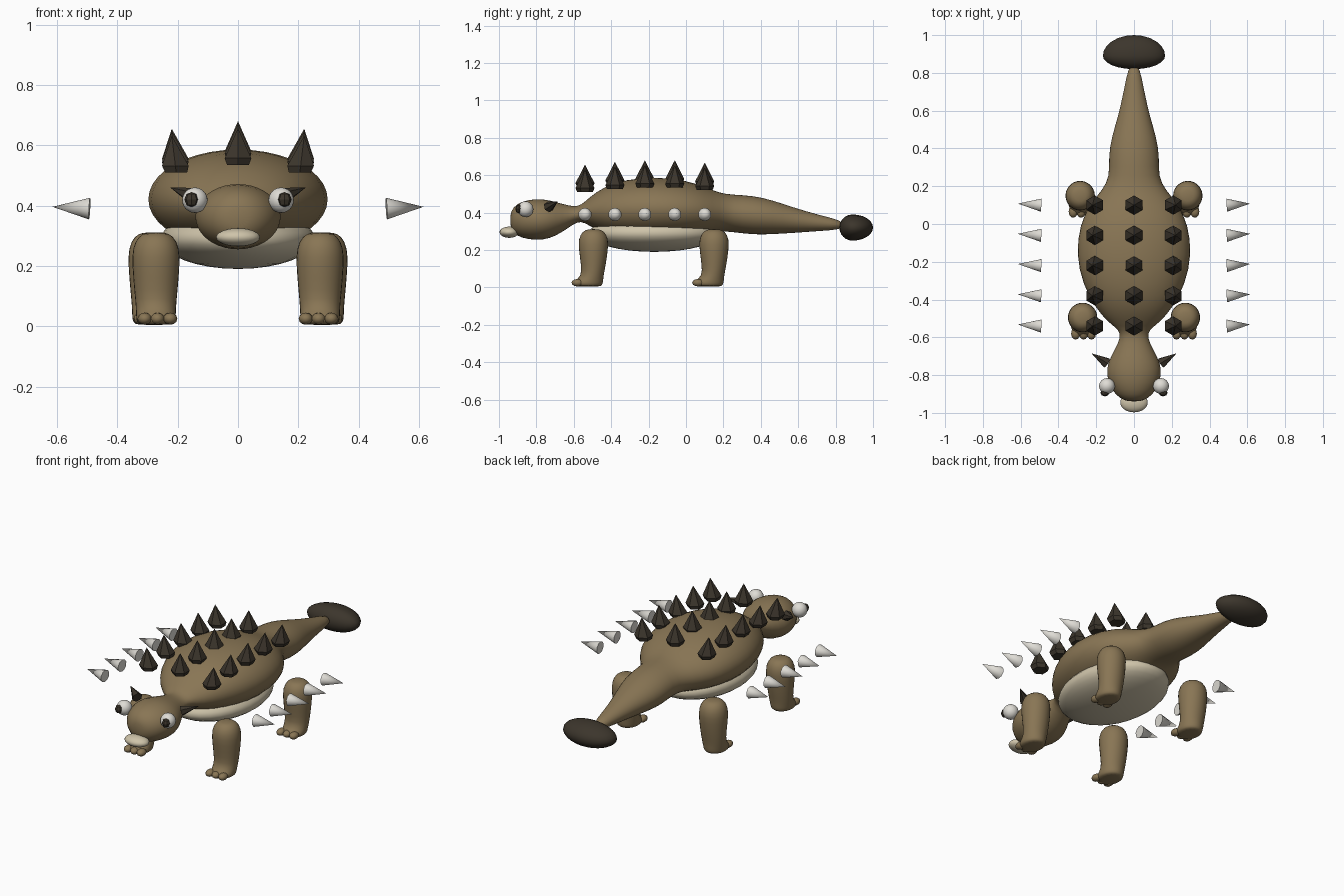
import bpy, bmesh, math
from mathutils import Vector, Matrix

cube = bpy.data.objects.get("Cube")
if cube:
    bpy.data.objects.remove(cube, do_unlink=True)


def material(name, rgb):
    m = bpy.data.materials.new(name)
    m.use_nodes = True
    m.diffuse_color = (*rgb, 1)
    m.node_tree.nodes["Principled BSDF"].inputs["Base Color"].default_value = (*rgb, 1)
    return m


BROWN = material("hide brown", (0.25, 0.18, 0.09))
DARK = material("dark horn", (0.045, 0.036, 0.025))
CREAM = material("belly cream", (0.62, 0.55, 0.40))
IVORY = material("ivory", (0.74, 0.72, 0.67))


def finish(bm, name, mat, smooth=True):
    bmesh.ops.recalc_face_normals(bm, faces=bm.faces)
    mesh = bpy.data.meshes.new(name)
    bm.to_mesh(mesh)
    bm.free()
    mesh.materials.append(mat)
    for p in mesh.polygons:
        p.use_smooth = smooth
    obj = bpy.data.objects.new(name, mesh)
    bpy.context.collection.objects.link(obj)
    return obj


def loft(name, rings, mat, place, segments=16, subdiv=1, smooth=True):
    """Skin elliptical rings; place(ring, cos, sin) gives each point."""
    bm = bmesh.new()
    loops = []
    for ring in rings:
        angles = [2 * math.pi * i / segments for i in range(segments)]
        loops.append([bm.verts.new(place(ring, math.cos(a), math.sin(a))) for a in angles])
    for a, b in zip(loops, loops[1:]):
        for i in range(segments):
            j = (i + 1) % segments
            bm.faces.new((a[i], a[j], b[j], b[i]))
    bm.faces.new(loops[0])
    bm.faces.new(loops[-1])
    obj = finish(bm, name, mat, smooth)
    if subdiv:
        mod = obj.modifiers.new("smooth", 'SUBSURF')
        mod.levels = mod.render_levels = subdiv
    return obj


def ellipsoid(name, centre, radii, mat, segments=24, smooth=True):
    bm = bmesh.new()
    bmesh.ops.create_uvsphere(bm, u_segments=segments, v_segments=max(4, segments // 2), radius=1)
    bm.transform(Matrix.Translation(centre) @ Matrix.Diagonal((*radii, 1)))
    return finish(bm, name, mat, smooth)


def cone(name, base, tip, radius, mat, segments=6, smooth=False):
    base, tip = Vector(base), Vector(tip)
    axis = tip - base
    bm = bmesh.new()
    bmesh.ops.create_cone(bm, cap_ends=True, segments=segments, radius1=radius,
                          radius2=0, depth=axis.length)
    turn = axis.to_track_quat('Z', 'Y').to_matrix().to_4x4()
    bm.transform(Matrix.Translation((base + tip) / 2) @ turn)
    obj = finish(bm, name, mat, smooth)
    if smooth:
        for p in obj.data.polygons:
            p.use_smooth = len(p.vertices) == 3
    return obj


# Head, neck, trunk and tail in one skin: y, half width, top, bottom
trunk = [
    (-0.94, 0.03, 0.39, 0.33), (-0.925, 0.075, 0.43, 0.29), (-0.88, 0.12, 0.462, 0.262),
    (-0.80, 0.15, 0.477, 0.25), (-0.73, 0.14, 0.468, 0.258), (-0.66, 0.10, 0.447, 0.295),
    (-0.60, 0.072, 0.432, 0.34), (-0.56, 0.08, 0.44, 0.355), (-0.52, 0.14, 0.48, 0.33),
    (-0.44, 0.21, 0.54, 0.29), (-0.32, 0.275, 0.58, 0.26), (-0.16, 0.312, 0.594, 0.25),
    (0.0, 0.29, 0.575, 0.26), (0.10, 0.24, 0.54, 0.28), (0.18, 0.17, 0.505, 0.30),
    (0.25, 0.13, 0.497, 0.295), (0.36, 0.137, 0.492, 0.28), (0.46, 0.12, 0.468, 0.283),
    (0.57, 0.085, 0.43, 0.29), (0.70, 0.055, 0.39, 0.30), (0.85, 0.028, 0.355, 0.31),
]
loft("body_and_tail", trunk, BROWN,
     lambda r, c, s: (r[1] * c, r[0], (r[2] + r[3]) / 2 + s * (r[2] - r[3]) / 2), 20)

ellipsoid("belly_plate", (0, -0.17, 0.29), (0.255, 0.35, 0.1), CREAM, 32)
ellipsoid("mouth", (0, -0.945, 0.295), (0.073, 0.052, 0.03), CREAM)

# Tail club, flatter on the side facing the body
club = ellipsoid("tail_club", (0, 0, 0), (0.165, 1, 0.07), DARK)
for v in club.data.vertices:
    v.co.y = 0.89 + v.co.y * (0.11 if v.co.y > 0 else 0.07)
    v.co.z += 0.32

# Legs: z, forward shift, half width, half depth
leg = [
    (0.312, 0.0, 0.03, 0.03), (0.30, 0.0, 0.06, 0.06), (0.26, 0.0, 0.081, 0.083),
    (0.20, 0.0, 0.081, 0.08), (0.12, 0.0, 0.074, 0.068), (0.06, 0.005, 0.068, 0.06),
    (0.035, 0.025, 0.068, 0.08), (0.012, 0.03, 0.066, 0.08), (0.004, 0.022, 0.05, 0.06),
]
for side, sx in (("left", 1), ("right", -1)):
    for end, lx, ly in (("front", 0.272, -0.495), ("back", 0.285, 0.15)):
        loft(f"{end}_{side}_leg", leg, BROWN,
             lambda r, c, s: (sx * lx + r[2] * c, ly - r[1] + r[3] * s, r[0]), 14)
        for i in (-1, 0, 1):
            ellipsoid(f"{end}_{side}_toe", (sx * (lx - 0.005) + i * 0.042, ly - 0.085, 0.025),
                      (0.024, 0.032, 0.02), BROWN, 12)

    # Eyes and brow horns
    ellipsoid(f"{side}_eye", (sx * 0.143, -0.858, 0.418), (0.042,) * 3, IVORY)
    ellipsoid(f"{side}_pupil", (sx * 0.154, -0.893, 0.42), (0.024, 0.02, 0.025), DARK, 8, False)
    cone(f"{side}_brow_horn", (sx * 0.145, -0.735, 0.43), (sx * 0.225, -0.685, 0.46), 0.03, DARK)

# Armour spikes: three rows on the back, one free row along each flank
spike = [(0, 0.042), (0.022, 0.051), (0.12, 0.001)]
rows = [(-0.54, 0.535), (-0.38, 0.55), (-0.22, 0.558), (-0.06, 0.558), (0.10, 0.545)]
for y, z in rows:
    for col in (-1, 0, 1):
        drop = 0.025 * abs(col)
        loft("back_spike", spike, DARK,
             lambda r, c, s: (col * (0.205 + r[0] * 0.12) + r[1] * s, y + r[1] * c, z - drop + r[0]),
             6, 0, False)
    for sx in (-1, 1):
        cone("flank_spike", (sx * 0.492, y, 0.39), (sx * 0.615, y + 0.008, 0.396),
             0.036, IVORY, 10, True)
